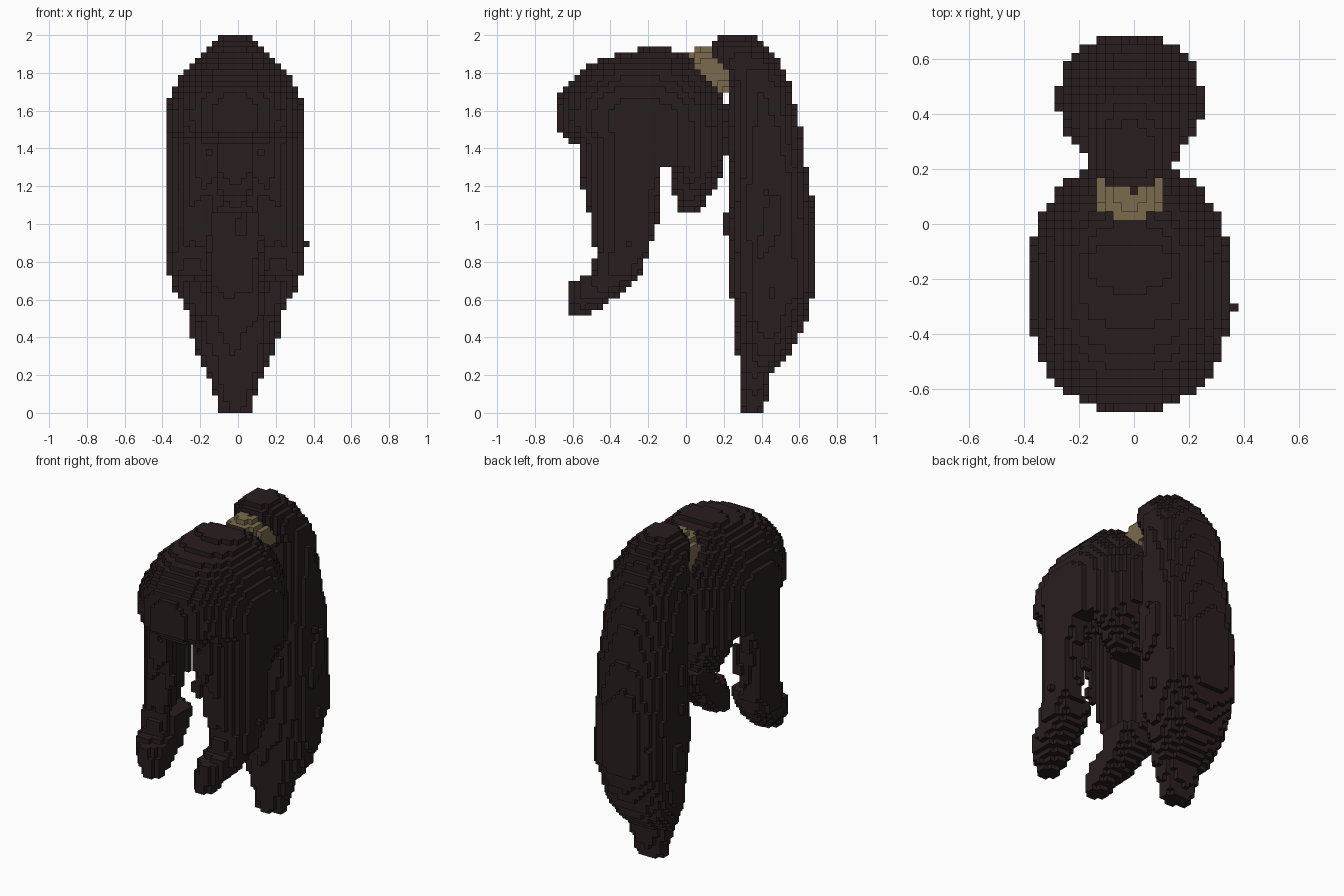
import bpy
import bmesh
from mathutils import Vector, noise

cube = bpy.data.objects.get("Cube")
if cube:
    bpy.data.objects.remove(cube)

V = 2 / 66          # edge of one block
MID = -V / 2        # mirror plane of the hair


def material(name, rgb):
    mat = bpy.data.materials.new(name)
    mat.use_nodes = True
    colour = (*rgb, 1)
    mat.diffuse_color = colour
    bsdf = mat.node_tree.nodes["Principled BSDF"]
    bsdf.inputs["Base Color"].default_value = colour
    bsdf.inputs["Roughness"].default_value = 0.9
    return mat


hair = material("dark brown hair", (0.022, 0.013, 0.0133))
band = material("tan band", (0.195, 0.145, 0.075))

# Profiles, top down: height, front y, back y, inner x, outer x
CAP = [(1.93, -.22, -.08, -.14, .14), (1.89, -.41, .02, -.19, .19),
       (1.85, -.5, .07, -.24, .24), (1.8, -.58, .13, -.28, .28),
       (1.7, -.67, .19, -.34, .34), (1.6, -.69, .22, -.37, .37),
       (1.5, -.68, .23, -.375, .375), (1.4, -.57, .22, -.375, .375),
       (1.29, -.54, .18, -.36, .36)]
NAPE = [(1.4, -.16, .22, -.36, .36), (1.3, -.1, .19, -.32, .32),
        (1.2, -.1, .16, -.28, .28), (1.12, -.08, .11, -.23, .23),
        (1.06, -.04, .06, -.18, .18)]
LOCK = [(1.5, -.56, -.14, .05, .38), (1.2, -.55, -.14, .05, .38),
        (1, -.5, -.16, .06, .38), (.84, -.47, -.21, .11, .375)]
TIP = [(.84, -.48, -.2, .12, .375), (.74, -.5, -.24, .12, .36),
       (.68, -.62, -.29, .12, .34), (.6, -.62, -.39, .12, .28),
       (.52, -.61, -.51, .13, .23)]
PONYTAIL = [(2, .17, .36, -.08, .08), (1.95, .12, .41, -.13, .13),
            (1.9, .12, .47, -.17, .17), (1.8, .19, .53, -.21, .21),
            (1.7, .24, .57, -.23, .23), (1.3, .24, .64, -.25, .25),
            (1, .21, .69, -.26, .26), (.65, .23, .69, -.26, .26),
            (.4, .27, .6, -.23, .23), (.28, .28, .53, -.19, .19),
            (.2, .28, .45, -.14, .14), (0, .3, .41, -.08, .08)]


def inside(rows, p, power=2.2, rough=0.0):
    """Rounded cross-section test, blended between profile rows."""
    for a, b in zip(rows, rows[1:]):
        if b[0] <= p.z <= a[0]:
            t = (a[0] - p.z) / (a[0] - b[0])
            y0, y1, x0, x1 = (m + (n - m) * t for m, n in zip(a[1:], b[1:]))
            dx = abs(2 * p.x - x0 - x1) / (x1 - x0)
            dy = abs(2 * p.y - y0 - y1) / (y1 - y0)
            lumps = rough * noise.noise(Vector((p.x * 14, p.y * 14, p.z * 5)))
            return dx ** power + dy ** power < 1 + lumps
    return False


def oval(p, rx, ry):
    """One on an upright oval around the head, less inside it."""
    return (abs(p.x) / rx) ** 2.2 + (abs(p.y + .23) / ry) ** 2.2


def in_head(p):
    """Hollow for the head, with the face opening in front."""
    q = p - Vector((0, -.25, 1.35))
    hollow = (q.x / .28) ** 2 + (q.y / .3) ** 2 + (q.z / .36) ** 2 < 1
    face = abs(p.x) < .1 and p.y < -.25 and p.z < 1.42
    return hollow or face


def in_band(p):
    """Tilted disc that ties the ponytail."""
    q = p - Vector((0, .14, 1.81))
    axis = Vector((0, .93, .36))
    along = q.dot(axis)
    rim = q - axis * along
    rim.x *= 1.15
    return abs(along) < .075 and rim.length < .14


def in_lock(p):
    """Curved sheet wrapped beside the face, closing into a bent tip."""
    side = Vector((abs(p.x), p.y, p.z))
    sheet = oval(p, .375, .36) < 1 < oval(p, .23, .28)
    return (sheet and inside(LOCK, side, 4, .9)) or inside(TIP, side, 2.6, .3)


def part_at(p):
    if inside(PONYTAIL, p, 2.1, .12):
        return "ponytail"
    if in_band(p):
        return "hair_band"
    if oval(p, .375, .46) > 1:
        return None
    if in_lock(p):
        return "front_locks"
    if in_head(p):
        return None
    if inside(CAP, p):
        return "hair_cap"
    if inside(NAPE, p, 2.2, .2):
        return "nape_hair"
    return None


# Fill the block grid
cells = {}
for i in range(-13, 13):
    for j in range(-22, 23):
        for k in range(66):
            name = part_at(Vector((i * V - MID, j * V, (k + .5) * V)))
            if name:
                cells[i, j, k] = name
cells[12, -10, 29] = "front_locks"      # stray tuft on the side

# Outward faces of a block: direction and its two in-plane axes
SIDES = []
for axis in range(3):
    for sign in (-1, 1):
        n, u = Vector(), Vector()
        n[axis] = sign
        u[(axis + 1) % 3] = 1
        SIDES.append((n, u, n.cross(u)))


def build(name, mat):
    """Skin one part with only the faces that touch air."""
    bm = bmesh.new()
    corners = {}

    def vert(c):
        key = tuple(round(2 * a) for a in c)
        if key not in corners:
            corners[key] = bm.verts.new((c.x * V, c.y * V, (c.z + .5) * V))
        return corners[key]

    for cell, owner in cells.items():
        if owner != name:
            continue
        c = Vector(cell)
        for n, u, w in SIDES:
            if tuple(int(a) for a in c + n) in cells:
                continue
            mid = c + n / 2
            quad = [mid + (u * s + w * t) / 2
                    for s, t in ((-1, -1), (1, -1), (1, 1), (-1, 1))]
            bm.faces.new([vert(q) for q in quad])
    mesh = bpy.data.meshes.new(name)
    bm.to_mesh(mesh)
    bm.free()
    mesh.materials.append(mat)
    obj = bpy.data.objects.new(name, mesh)
    bpy.context.collection.objects.link(obj)


for part in ("hair_cap", "nape_hair", "front_locks", "ponytail"):
    build(part, hair)
build("hair_band", band)
